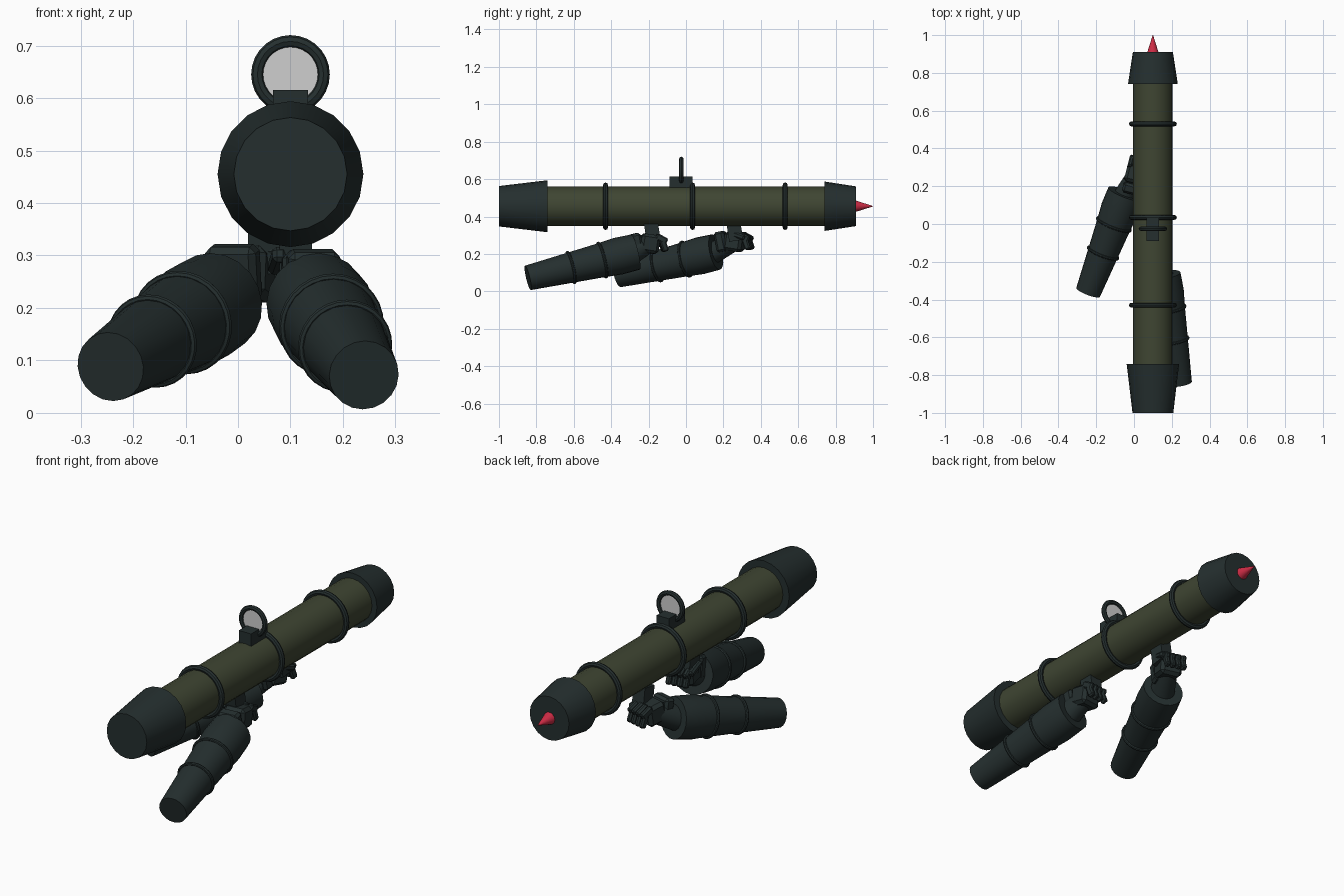
import bpy
import math
from mathutils import Vector, Matrix

if "Cube" in bpy.data.objects:
    bpy.data.objects.remove(bpy.data.objects["Cube"], do_unlink=True)


def material(name, rgb):
    m = bpy.data.materials.new(name)
    m.use_nodes = True
    m.diffuse_color = (*rgb, 1)
    m.node_tree.nodes["Principled BSDF"].inputs["Base Color"].default_value = (*rgb, 1)
    return m


DARK = material("dark_slate", (0.018, 0.028, 0.028))
OLIVE = material("olive_green", (0.049, 0.06, 0.032))
RED = material("warhead_red", (0.62, 0.025, 0.06))
GLASS = material("pale_glass", (0.62, 0.62, 0.62))
SIDES = 20
AXIS = Vector((0.1, 0, 0.455))


def finish(ob, name, mat, smooth=True):
    ob.name = name
    ob.data.materials.append(mat)
    if smooth:
        bpy.ops.object.shade_smooth_by_angle(angle=math.radians(30))
    return ob


def lathe(name, start, end, profile, mat):
    """Closed solid of revolution; profile holds (fraction along axis, radius)."""
    start, end = Vector(start), Vector(end)
    axis = end - start
    turn = axis.to_track_quat('Z', 'Y')
    verts, faces = [], []
    for t, r in profile:
        for i in range(SIDES):
            a = math.tau * i / SIDES
            verts.append(start + axis * t + turn @ Vector((r * math.cos(a), r * math.sin(a), 0)))
    for k in range(len(profile) - 1):
        for i in range(SIDES):
            j = (i + 1) % SIDES
            a, b = k * SIDES, (k + 1) * SIDES
            faces.append((a + i, a + j, b + j, b + i))
    faces.append(tuple(reversed(range(SIDES))))
    faces.append(tuple(range(len(verts) - SIDES, len(verts))))
    mesh = bpy.data.meshes.new(name)
    mesh.from_pydata(verts, [], faces)
    ob = bpy.data.objects.new(name, mesh)
    bpy.context.collection.objects.link(ob)
    bpy.ops.object.select_all(action='DESELECT')
    ob.select_set(True)
    bpy.context.view_layer.objects.active = ob
    return finish(ob, name, mat)


def ring(name, center, axis, major, minor):
    bpy.ops.mesh.primitive_torus_add(major_radius=major, minor_radius=minor,
                                     major_segments=28, minor_segments=8, location=center,
                                     rotation=Vector(axis).to_track_quat('Z', 'Y').to_euler())
    return finish(bpy.context.object, name, DARK)


def box(name, center, size, frame=Matrix(), tilt=0, bevel=0.0):
    bpy.ops.mesh.primitive_cube_add(size=1)
    ob = bpy.context.object
    ob.matrix_world = (frame @ Matrix.Translation(center) @ Matrix.Rotation(tilt, 4, 'X')
                       @ Matrix.Diagonal((*size, 1)))
    bpy.ops.object.transform_apply(location=False, rotation=False, scale=True)
    if bevel:
        mod = ob.modifiers.new("soft_edges", 'BEVEL')
        mod.width = bevel
        mod.segments = 1
    return finish(ob, name, DARK, False)


def along(y):
    return AXIS + Vector((0, y, 0))


# Launch tube, flared end caps and warhead tip
lathe("launch_tube", along(-0.76), along(0.76), [(0, 0.105), (1, 0.105)], OLIVE)
lathe("front_cap", along(-1), along(-0.74), [(0, 0.108), (1, 0.139)], DARK)
lathe("rear_cap", along(0.74), along(0.91), [(0, 0.132), (1, 0.106)], DARK)
lathe("warhead_tip", along(0.905), along(1), [(0, 0.031), (1, 0.001)], RED)
for n, y in enumerate((-0.43, 0.035, 0.53)):
    ring(f"tube_band_{n + 1}", along(y), (0, 1, 0), 0.114, 0.013)

# Sight with round glass
box("sight_base", (0.1, -0.027, 0.583), (0.066, 0.125, 0.064))
ring("sight_ring", (0.1, -0.025, 0.645), (0, 1, 0), 0.063, 0.012)
lathe("sight_glass", (0.1, -0.028, 0.645), (0.1, -0.022, 0.645), [(0, 0.056), (1, 0.056)], GLASS)


def arm(side, cut_end, wrist_end, hand_pos, grip_pos, thumb_side):
    cut_end, wrist_end, hand_pos = map(Vector, (cut_end, wrist_end, hand_pos))
    axis = wrist_end - cut_end
    # Sleeve and its bands
    lathe(f"{side}_sleeve", cut_end, wrist_end,
          [(0, 0.067), (0.38, 0.081), (0.68, 0.092), (0.84, 0.1), (1, 0.097)], DARK)
    for n, (t, r) in enumerate(((0.4, 0.083), (0.69, 0.093))):
        ring(f"{side}_sleeve_band_{n + 1}", cut_end + axis * t, axis, r, 0.008)
    # Wrist and glove
    lathe(f"{side}_wrist", wrist_end - axis * 0.03, hand_pos, [(0, 0.06), (1, 0.045)], DARK)
    frame = Matrix.Translation(hand_pos) @ Matrix.Rotation(-math.atan2(axis.x, axis.y) * 0.7, 4, 'Z')
    box(f"{side}_cuff", (0, -0.075, 0.0), (0.1, 0.055, 0.11), frame, 0.2, 0.012)
    box(f"{side}_palm", (0, -0.005, 0), (0.108, 0.1, 0.1), frame, -0.15, 0.015)
    for i in range(4):
        x = (i - 1.5) * 0.028
        box(f"{side}_knuckle_{i + 1}", (x, 0.055, 0.025), (0.025, 0.065, 0.036), frame, -0.5, 0.007)
        box(f"{side}_finger_{i + 1}", (x, 0.07, -0.012), (0.025, 0.032, 0.062), frame, 0.35, 0.007)
    box(f"{side}_thumb", (thumb_side * 0.058, 0.02, 0.035), (0.028, 0.095, 0.03), frame, -0.3, 0.008)
    # Grip under the tube
    box(f"{side}_grip", grip_pos, (0.062, 0.075, 0.11), tilt=0.15)


arm("left", (0.24, -0.845, 0.072), (0.15, -0.27, 0.21), (0.135, -0.19, 0.255), (0.11, -0.18, 0.315), -1)
arm("right", (-0.243, -0.362, 0.088), (-0.045, 0.16, 0.21), (0.01, 0.265, 0.265), (0.05, 0.26, 0.325), 1)
